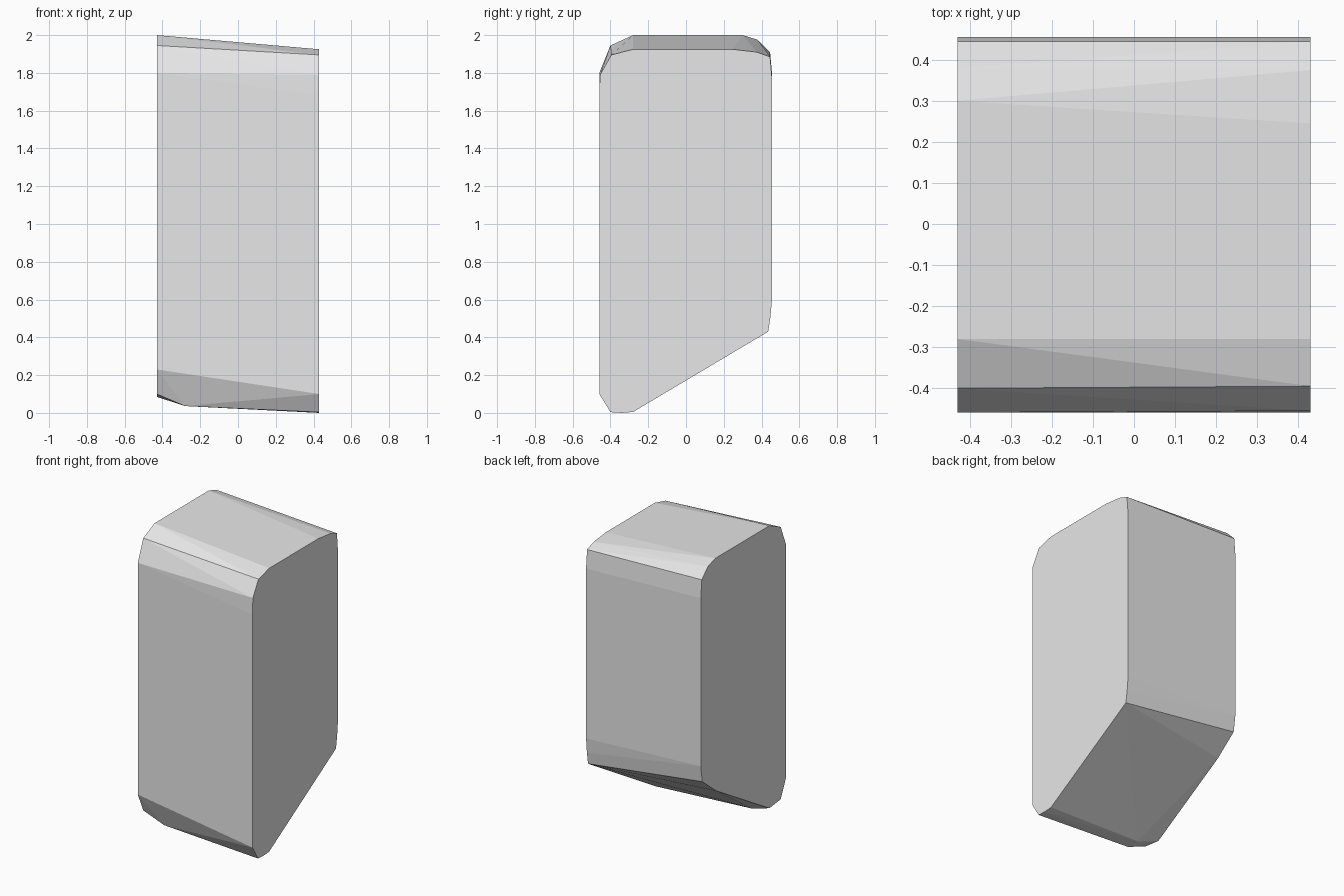
import bpy, bmesh

if "Cube" in bpy.data.objects:
    bpy.data.objects.remove(bpy.data.objects["Cube"])

# Side profiles as (y, z)
right_profile = [(-0.459, 0.10), (-0.40, 0.004), (-0.28, 0.005), (0.435, 0.43),
                 (0.447, 0.51), (0.456, 0.61), (0.456, 1.76), (0.445, 1.885),
                 (0.375, 1.91), (0.245, 1.925), (-0.28, 1.925), (-0.395, 1.895),
                 (-0.455, 1.79), (-0.459, 1.68)]
left_profile = [(-0.459, 0.23), (-0.40, 0.10), (-0.28, 0.085), (0.29, 0.42),
                (0.44, 0.54), (0.456, 0.65), (0.456, 1.79), (0.445, 1.91),
                (0.38, 1.975), (0.30, 2.0), (-0.28, 2.0), (-0.40, 1.945),
                (-0.459, 1.80)]
# Slight bulge of the underside near the left end
underside = [(-0.28, -0.30, 0.036), (-0.28, -0.39, 0.036), (0.43, -0.34, 0.0)]

# Block: convex skin stretched between the two profiles
bm = bmesh.new()
for x, profile in ((0.43, right_profile), (-0.43, left_profile)):
    for y, z in profile:
        bm.verts.new((x, y, z))
for p in underside:
    bm.verts.new(p)
hull = bmesh.ops.convex_hull(bm, input=bm.verts[:])
loose = [v for v in bm.verts if not v.link_faces]
bmesh.ops.delete(bm, geom=loose, context='VERTS')
bmesh.ops.dissolve_limit(bm, angle_limit=0.005, verts=bm.verts[:], edges=bm.edges[:])
bmesh.ops.recalc_face_normals(bm, faces=bm.faces[:])

mesh = bpy.data.meshes.new("rounded_block")
bm.to_mesh(mesh)
bm.free()
block = bpy.data.objects.new("rounded_block", mesh)
bpy.context.collection.objects.link(block)

# Plain light grey
grey = bpy.data.materials.new("light_grey")
grey.diffuse_color = (0.8, 0.8, 0.8, 1.0)
grey.use_nodes = True
grey.node_tree.nodes["Principled BSDF"].inputs["Base Color"].default_value = grey.diffuse_color
mesh.materials.append(grey)
